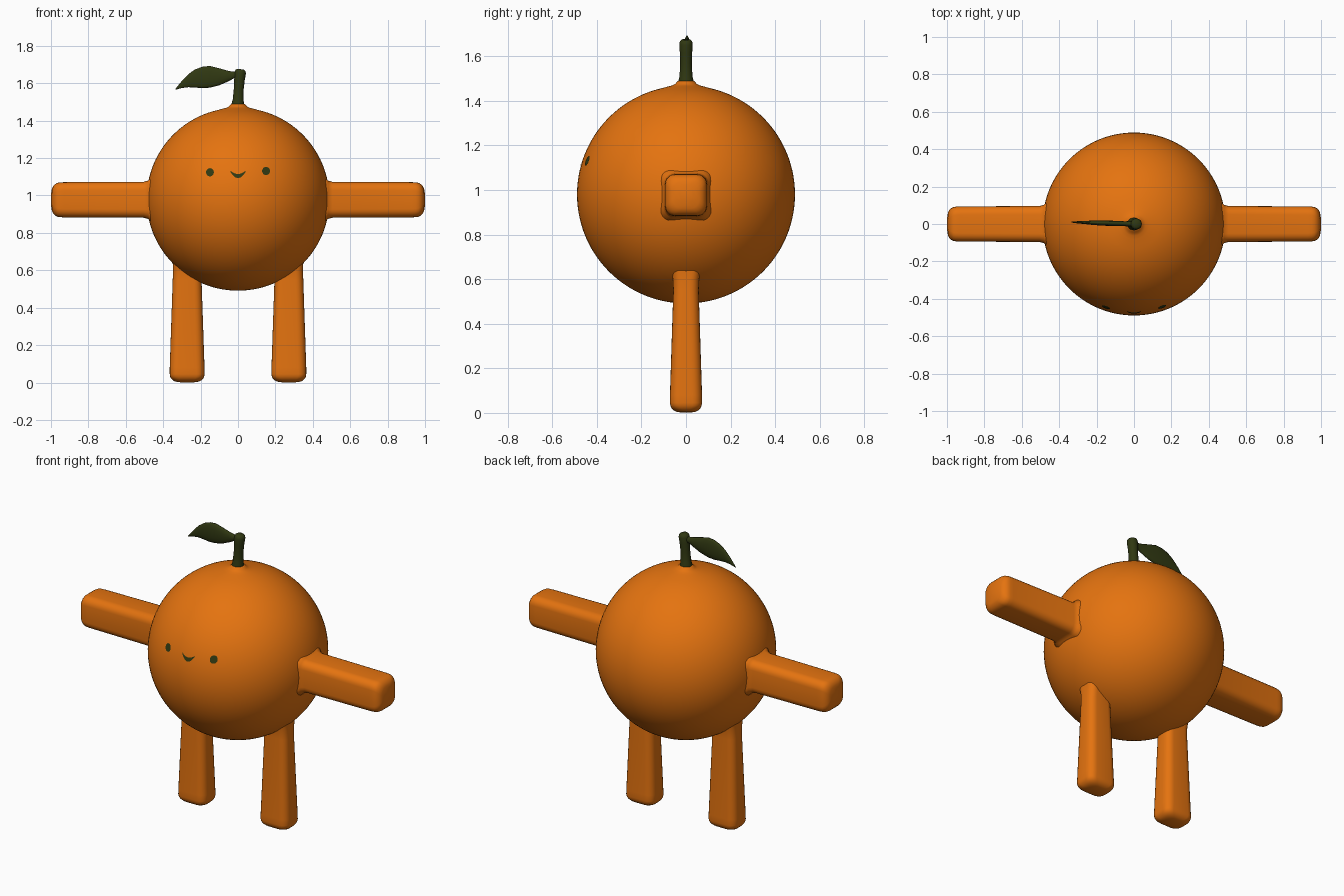
import bpy, bmesh, math
from mathutils import Vector

if "Cube" in bpy.data.objects:
    bpy.data.objects.remove(bpy.data.objects["Cube"])

CZ, R = 0.98, 0.489   # body centre height and radius


def material(name, rgb):
    m = bpy.data.materials.new(name)
    m.diffuse_color = (*rgb, 1)
    m.use_nodes = True
    m.node_tree.nodes["Principled BSDF"].inputs["Base Color"].default_value = m.diffuse_color
    return m


ORANGE = material("orange peel", (0.78, 0.172, 0.005))
GREEN = material("dark green", (0.030, 0.040, 0.006))


def finish(name, bm, mat):
    bmesh.ops.recalc_face_normals(bm, faces=bm.faces)
    me = bpy.data.meshes.new(name)
    bm.to_mesh(me)
    bm.free()
    me.materials.append(mat)
    me.shade_smooth()
    ob = bpy.data.objects.new(name, me)
    bpy.context.collection.objects.link(ob)
    return ob


def loft(name, rings, mat):
    """Skin closed rings of equal length and cap both ends."""
    bm = bmesh.new()
    rows = [[bm.verts.new(p) for p in ring] for ring in rings]
    n = len(rows[0])
    for a, b in zip(rows, rows[1:]):
        for i in range(n):
            j = (i + 1) % n
            bm.faces.new((a[i], a[j], b[j], b[i]))
    bm.faces.new(rows[0])
    bm.faces.new(rows[-1])
    return finish(name, bm, mat)


def ellipse(a, b, n):
    return [(a * math.cos(2 * math.pi * i / n), b * math.sin(2 * math.pi * i / n)) for i in range(n)]


def rounded_rect(a, b, r, k=5):
    r = min(r, a * 0.98, b * 0.98)
    pts = []
    for q, (sx, sy) in enumerate(((1, 1), (-1, 1), (-1, -1), (1, -1))):
        for i in range(k + 1):
            t = (q + i / k) * math.pi / 2
            pts.append((sx * (a - r) + r * math.cos(t), sy * (b - r) + r * math.sin(t)))
    return pts


def mirror(ob):
    ob.modifiers.new("mirror", 'MIRROR').use_axis = (True, False, False)


# Body: lathed sphere with a small flare under the stem
prof = [(R * math.sin(t), CZ - R * math.cos(t))
        for t in [0.01] + [math.pi * i / 56 for i in range(1, 53)]]
prof += [(0.082, 1.464), (0.062, 1.469), (0.048, 1.476), (0.040, 1.486), (0.034, 1.490)]
loft("body", [[(x, y, z) for x, y in ellipse(r, r, 96)] for r, z in prof], ORANGE)

# Arms: rounded bars along x: (x, half size, corner radius)
arm = [(0.42, 0.118, 0.05), (0.468, 0.115, 0.05), (0.482, 0.102, 0.048), (0.505, 0.096, 0.045),
       (0.93, 0.094, 0.045)]
arm += [(0.95 + 0.047 * math.sin(t), 0.046 + 0.047 * math.cos(t), 0.045)
        for t in [math.pi / 2 * i / 5 for i in range(6)]]
mirror(loft("arm", [[(x, y, 0.977 + z) for y, z in rounded_rect(h, h, c)] for x, h, c in arm]
            + [[(1.0, y, 0.977 + z) for y, z in rounded_rect(0.03, 0.03, 0.02)]], ORANGE))

# Legs: (z, half width, half depth, corner radius), widening to the foot
leg = [(0.70, 0.080, 0.078, 0.04), (0.64, 0.077, 0.066, 0.04), (0.60, 0.076, 0.059, 0.04),
       (0.55, 0.077, 0.057, 0.04), (0.08, 0.093, 0.072, 0.045)]
leg += [(0.045 - 0.042 * math.sin(t), 0.051 + 0.042 * math.cos(t), 0.030 + 0.042 * math.cos(t), 0.042)
        for t in [math.pi / 2 * i / 5 for i in range(6)]]
mirror(loft("leg", [[(0.272 + x, y, z) for x, y in rounded_rect(a, b, c)] for z, a, b, c in leg]
            + [[(0.272 + x, y, 0.001) for x, y in rounded_rect(0.035, 0.018, 0.015)]], ORANGE))

# Stem: (x, z, radius), leaning slightly
stem = [(0, 1.455, 0.036), (0, 1.485, 0.035), (0.001, 1.51, 0.029), (0.004, 1.57, 0.026),
        (0.008, 1.62, 0.028), (0.012, 1.655, 0.030), (0.014, 1.668, 0.027), (0.015, 1.675, 0.018)]
loft("stem", [[(cx + x, y, z - 0.15 * x) for x, y in ellipse(r, r, 20)] for cx, z, r in stem], GREEN)

# Leaf: (x, lower z, upper z, half thickness)
leaf = [(0.010, 1.625, 1.662, 0.016), (-0.025, 1.624, 1.662, 0.014), (-0.055, 1.608, 1.668, 0.013),
        (-0.10, 1.588, 1.681, 0.014), (-0.15, 1.575, 1.694, 0.014), (-0.19, 1.572, 1.690, 0.013),
        (-0.23, 1.576, 1.675, 0.011), (-0.265, 1.578, 1.650, 0.008), (-0.30, 1.574, 1.613, 0.006),
        (-0.335, 1.565, 1.570, 0.002)]
loft("leaf", [[(x, y - 0.03 * x, (lo + hi) / 2 + z) for y, z in ellipse(t, (hi - lo) / 2, 14)]
              for x, lo, hi, t in leaf], GREEN)


# Face: thin patches lying on the peel
def on_peel(x, z, lift=0.003):
    return Vector((x, -math.sqrt((R + lift) ** 2 - x * x - (z - CZ) ** 2), z))


def patch(name, outline_pairs):
    """Strip of quads between lower and upper outline points, facing front."""
    bm = bmesh.new()
    rows = [(bm.verts.new(on_peel(*lo)), bm.verts.new(on_peel(*hi))) for lo, hi in outline_pairs]
    for a, b in zip(rows, rows[1:]):
        bm.faces.new((a[0], b[0], b[1], a[1]))
    bm.normal_update()
    if sum(f.normal.y for f in bm.faces) > 0:
        bmesh.ops.reverse_faces(bm, faces=bm.faces)
    me = bpy.data.meshes.new(name)
    bm.to_mesh(me)
    bm.free()
    me.materials.append(GREEN)
    me.shade_smooth()
    bpy.context.collection.objects.link(bpy.data.objects.new(name, me))


for name, ex, ez in (("left_eye", -0.15, 1.124), ("right_eye", 0.15, 1.131)):
    angles = [0.05 + (math.pi - 0.1) * i / 12 for i in range(13)]
    patch(name, [((ex - 0.021 * math.cos(t), ez - 0.022 * math.sin(t)),
                  (ex - 0.021 * math.cos(t), ez + 0.022 * math.sin(t))) for t in angles])
ts = [i / 8 - 1 for i in range(17)]
patch("mouth", [((0.04 * t, 1.093 + 0.032 * t * t), (0.04 * t, 1.115 + 0.017 * t * t)) for t in ts])
